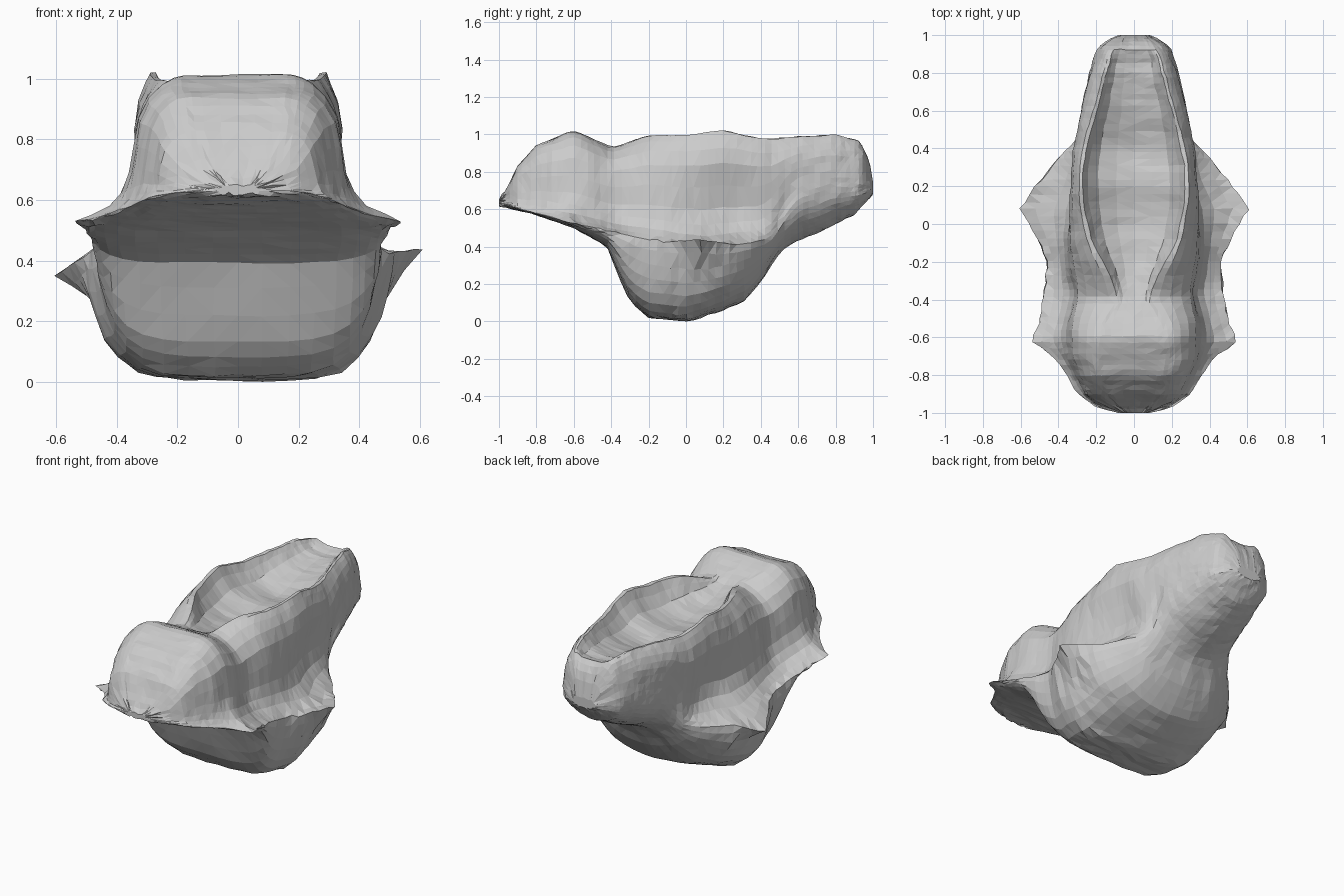
import bpy, bmesh, random
from math import sin, cos, pi, exp

if "Cube" in bpy.data.objects:
    bpy.data.objects.remove(bpy.data.objects["Cube"])

random.seed(4)

# Lengthwise profiles: (y, value)
BOTTOM = [(-1, .62), (-.8, .57), (-.6, .5), (-.42, .4), (-.36, .25), (-.3, .1), (-.2, .02), (0, 0),
          (.2, .06), (.32, .11), (.42, .24), (.48, .35), (.55, .41), (.7, .47), (.9, .57), (1, .68)]
TOP = [(-1, .65), (-.95, .72), (-.9, .83), (-.8, .94), (-.6, 1.02), (-.4, .93), (-.2, 1), (0, 1),
       (.2, 1.03), (.4, .98), (.6, .99), (.8, 1), (.93, .97), (.98, .86), (1, .74)]
FLOOR_DROP = [(-1, 0), (-.42, 0), (-.34, .05), (-.2, .14), (.1, .18), (.4, .15), (.6, .1), (.85, .07), (.93, .02), (1, 0)]
FLARE_X = [(-1, .08), (-.97, .2), (-.9, .3), (-.8, .36), (-.7, .43), (-.62, .55), (-.52, .5), (-.4, .48),
           (-.2, .46), (-.1, .5), (.08, .61), (.2, .52), (.36, .4), (.42, .33), (.5, .27), (.6, .28), (.8, .235),
           (.92, .2), (.97, .15), (1, .08)]
FLARE_Z = [(-1, .635), (-.62, .53), (-.4, .48), (-.2, .44), (.1, .39), (.45, .44), (.53, .57), (.6, .66), (.8, .72), (1, .71)]
WALL_X = [(-1, .06), (-.95, .2), (-.9, .26), (-.7, .35), (-.55, .36), (-.35, .34), (-.1, .36), (.1, .36), (.4, .34),
          (.6, .29), (.8, .23), (.95, .17), (1, .07)]
RIM_X = [(-1, .04), (-.9, .16), (-.7, .19), (-.52, .17), (-.4, .08), (-.3, .11), (-.1, .22), (.1, .27), (.3, .27),
         (.5, .23), (.7, .17), (.9, .12), (1, .05)]


def at(table, y):
    for (a, u), (b, v) in zip(table, table[1:]):
        if y <= b:
            return u + (v - u) * (y - a) / (b - a)
    return table[-1][1]


def refine(pts, n):
    """Smooth curve through the half-section points."""
    out = []
    for i in range(len(pts) - 1):
        p = [pts[max(i - 1, 0)], pts[i], pts[i + 1], pts[min(i + 2, len(pts) - 1)]]
        for k in range(n):
            t = k / n
            out.append(tuple(.5 * (2 * b + (c - a) * t + (2 * a - 5 * b + 4 * c - d) * t * t
                                   + (3 * b - a - 3 * c + d) * t ** 3) for a, b, c, d in zip(*p)))
    return out + [pts[-1]]


def half_section(y):
    b, t, fx, fz = (at(c, y) for c in (BOTTOM, TOP, FLARE_X, FLARE_Z))
    wx, rx, floor = at(WALL_X, y), at(RIM_X, y), t - at(FLOOR_DROP, y)
    belly = min(fx, .5)
    h, g = max(fz - b, .005), t - fz
    # underside: boxy under the belly, round under the tail
    r = min(1, max(0, (y + .05) / .45))
    boxy = [(.36, .01), (.68, .07), (.88, .32), (.98, .68)]
    lower = [(0, b)]
    for i, (u, v) in enumerate(boxy):
        a = (i + 1) * pi / 10
        lower.append((belly * (u + (sin(a) - u) * r), b + h * (v + (1 - cos(a) - v) * r)))
    # sides: waisted above the flare, then bulging up to the rim
    waist = .07 * exp(-((y - .25) / .24) ** 2) + .03 * exp(-((y + .38) / .1) ** 2)
    tail = min(1, max(0, (y - .4) / .15))
    ledge = wx - waist + .35 * (fx - wx + waist)
    upper = [(fx, fz), (ledge + tail * (fx - ledge), fz + (.1 + .08 * tail) * g), (wx - waist, fz + (.32 + .18 * tail) * g),
             (rx + .85 * (wx - rx), fz + .72 * g), (rx + .4 * (wx - rx), fz + .94 * g), (rx, t),
             (rx * .72, floor + .25 * (t - floor)), (0, floor)]
    if y > .47:
        return refine(lower + upper, 2)
    return refine(lower + upper[:1], 2)[:-1] + refine(upper, 2)


# Lofted body: sections stacked along y, mirrored left to right
bm = bmesh.new()
N = 64
rings = []
for i in range(N + 1):
    y = -sin(pi / 2 * (1 - 2 * i / N)) * .45 + (-1 + 2 * i / N) * .55
    half = half_section(y)
    ring = half + [(-x, z) for x, z in half[-2:0:-1]]
    verts = []
    for x, z in ring:
        # side tips sit a little higher on the right than on the left
        if abs(x) > .5 and y > -.2:
            z += (abs(x) - .5) * .45 * (1 if x > 0 else -1)
        j = lambda s: random.uniform(-s, s)
        verts.append(bm.verts.new((x + j(.006), y + (j(.006) if 0 < i < N else 0), max(0, z + j(.006)))))
    rings.append(verts)
for r, s in zip(rings, rings[1:]):
    for k in range(len(r)):
        m = (k + 1) % len(r)
        bm.faces.new((r[k], r[m], s[m], s[k]))
bm.faces.new(rings[0][::-1])
bm.faces.new(rings[-1])
# ease the section-to-section creases, leaving the two ends in place
inner = [v for ring in rings[2:-1] for v in ring if abs(v.co.x) < .47 and v.co.z > .03]
bmesh.ops.smooth_vert(bm, verts=inner, factor=.5, use_axis_x=True, use_axis_y=True, use_axis_z=True)
bmesh.ops.triangulate(bm, faces=bm.faces[:])
bmesh.ops.recalc_face_normals(bm, faces=bm.faces[:])

mesh = bpy.data.meshes.new("lumpy_body")
bm.to_mesh(mesh)
bm.free()
body = bpy.data.objects.new("lumpy_body", mesh)
bpy.context.collection.objects.link(body)
